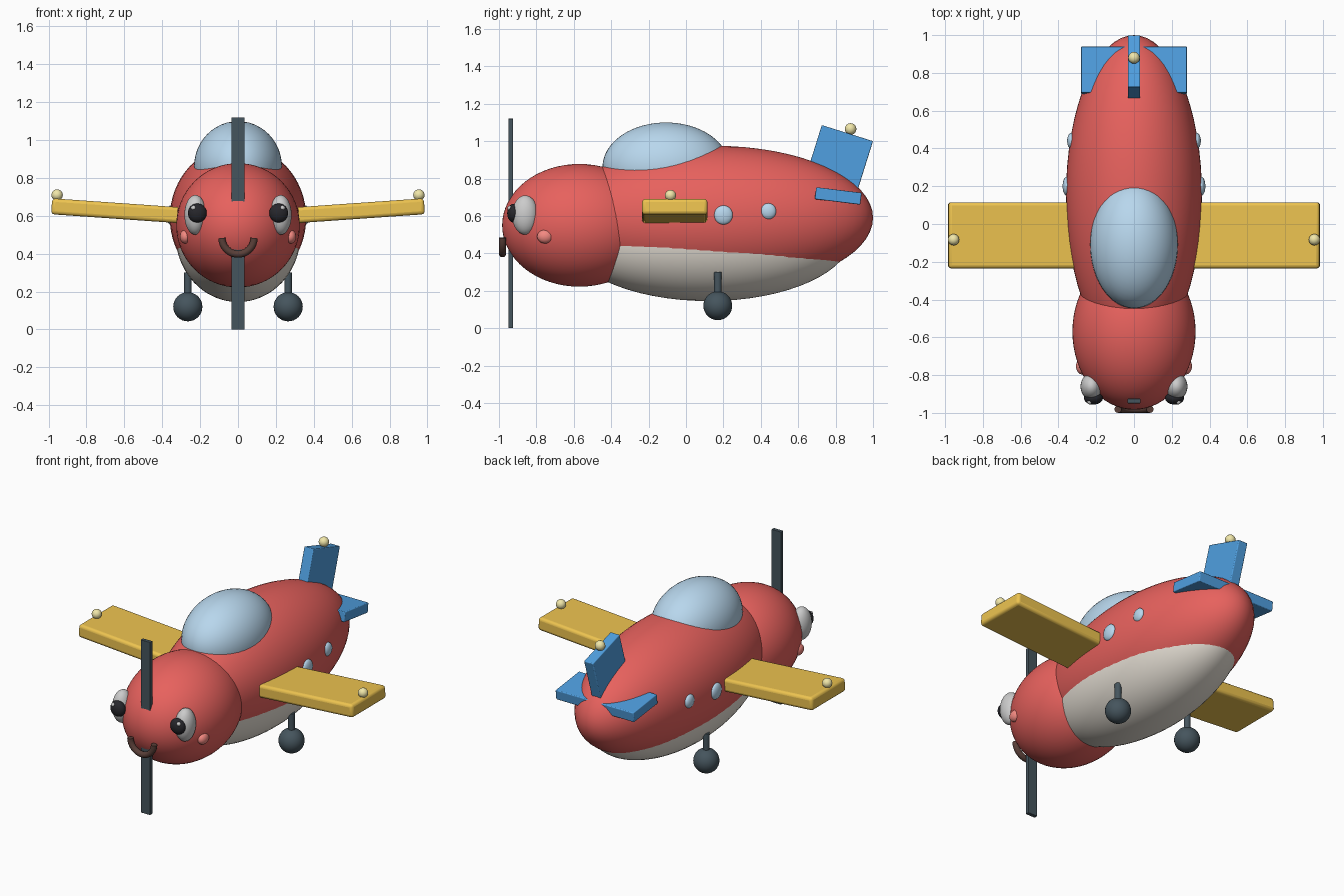
import bpy, math
from mathutils import Vector

if "Cube" in bpy.data.objects:
    bpy.data.objects.remove(bpy.data.objects["Cube"])


def mat(name, r, g, b):
    m = bpy.data.materials.new(name)
    m.diffuse_color = (r, g, b, 1)
    m.use_nodes = True
    m.node_tree.nodes["Principled BSDF"].inputs["Base Color"].default_value = m.diffuse_color
    return m


RED = mat("red", .80, .12, .11)
CREAM = mat("cream", .82, .77, .69)
GLASS = mat("glass", .48, .68, .85)
YELLOW = mat("yellow", .85, .55, .08)
BLUE = mat("blue", .08, .35, .75)
DARK = mat("dark", .06, .09, .11)
WHITE = mat("white", .85, .85, .85)
BLACK = mat("black", .02, .02, .025)
PINK = mat("pink", .9, .25, .22)
BROWN = mat("brown", .10, .05, .04)
LAMP = mat("lamp", .88, .80, .40)


def finish(name, material, angle=35):
    o = bpy.context.object
    o.name = name
    o.data.materials.append(material)
    bpy.ops.object.transform_apply(location=False, rotation=False, scale=True)
    bpy.ops.object.shade_smooth_by_angle(angle=math.radians(angle))
    return o


def ball(name, loc, radii, material, seg=32):
    bpy.ops.mesh.primitive_uv_sphere_add(segments=seg, ring_count=seg // 2, location=loc)
    bpy.context.object.scale = radii
    return finish(name, material, 60)


def box(name, loc, size, material, rot=(0, 0, 0), bevel=0.005):
    bpy.ops.mesh.primitive_cube_add(size=1, location=loc, rotation=rot)
    bpy.context.object.scale = size
    o = finish(name, material)
    b = o.modifiers.new("bevel", 'BEVEL')
    b.width, b.segments = bevel, 3
    return o


# fuselage, nose, belly and canopy
ball("fuselage", (0, .15, .59), (.36, .85, .385), RED, 64)
ball("nose", (0, -.57, .55), (.326, .413, .328), RED, 64)
ball("belly", (0, .12, .50), (.33, .77, .355), CREAM, 64)
ball("canopy", (0, -.107, .86), (.232, .34, .24), GLASS, 48)

# tail surfaces with lamp
a = math.radians(-17.4)
down = Vector((0, math.sin(a), -math.cos(a)))
fin_top = Vector((0, .863, 1.043))
box("tail_fin", fin_top + down * .175, (.066, .287, .35), BLUE, (a, 0, 0))
box("tailplane", (0, .814, .707), (.56, .245, .064), BLUE, (math.radians(-7), 0, 0))
ball("tail_lamp", (0, .88, 1.065), (.031,) * 3, LAMP, 24)

# propeller blade
box("propeller", (0, -.937, .56), (.068, .024, 1.12), DARK, bevel=.002)

# smile: half ring swept along a curve
curve = bpy.data.curves.new("smile", 'CURVE')
curve.dimensions = '3D'
curve.bevel_depth, curve.bevel_resolution, curve.use_fill_caps = .019, 4, True
sp = curve.splines.new('POLY')
sp.points.add(16)
for i, p in enumerate(sp.points):
    t = math.pi * (1 + i / 16)
    p.co = (.085 * math.cos(t), -.981, .483 + .085 * math.sin(t), 1)
smile = bpy.data.objects.new("smile", curve)
bpy.context.collection.objects.link(smile)
curve.materials.append(BROWN)

# mirrored parts
for side, s in (("left", -1), ("right", 1)):
    # wing tilted up toward the tip
    box(side + "_wing", (s * .59, -.06, .623), (.79, .35, .084), YELLOW,
        (0, -s * math.radians(4), 0), .018)
    ball(side + "_wing_lamp", (s * .955, -.083, .71), (.03,) * 3, LAMP, 24)
    # portholes
    ball(side + "_front_window", (s * .356, .2, .605), (.022, .05, .051), GLASS)
    ball(side + "_rear_window", (s * .332, .44, .625), (.022, .042, .043), GLASS)
    # landing gear
    ball(side + "_wheel", (s * .265, .17, .12), (.077,) * 3, DARK)
    bpy.ops.mesh.primitive_cylinder_add(vertices=24, radius=.02, depth=.18,
                                        location=(s * .265, .17, .21))
    finish(side + "_strut", DARK)
    # face
    ball(side + "_eye", (s * .225, -.86, .605), (.058, .07, .105), WHITE)
    ball(side + "_pupil", (s * .215, -.922, .615), (.05, .034, .05), BLACK)
    ball(side + "_eye_glint", (s * .235, -.942, .642), (.013,) * 3, WHITE, 16)
    ball(side + "_cheek", (s * .277, -.753, .49), (.03, .043, .037), PINK)
